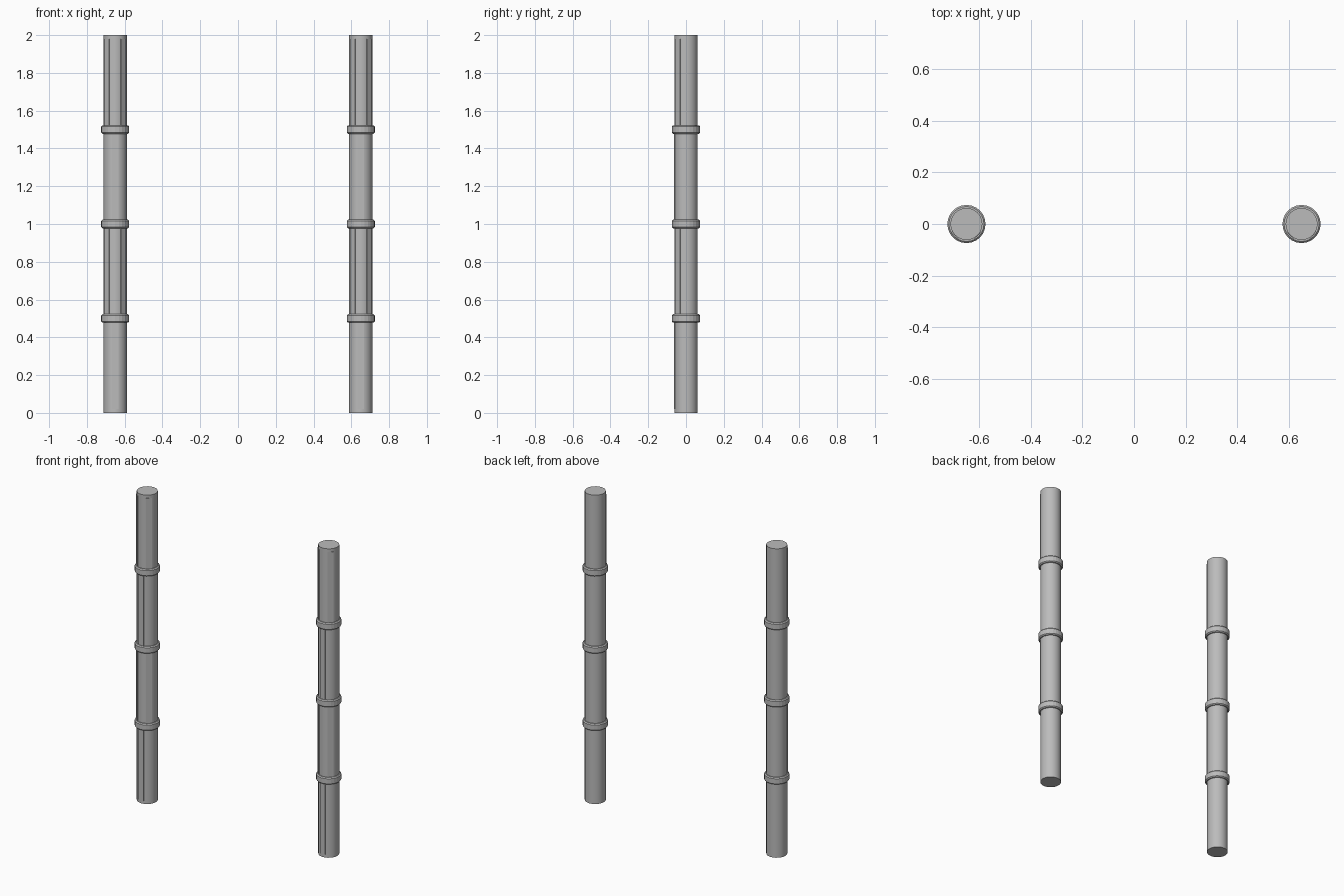
import bpy, math
from mathutils import Matrix, Vector

cube = bpy.data.objects.get("Cube")
if cube:
    bpy.data.objects.remove(cube, do_unlink=True)


def material(name, value):
    m = bpy.data.materials.new(name)
    m.use_nodes = True
    color = (value, value, value, 1)
    m.diffuse_color = color
    m.node_tree.nodes["Principled BSDF"].inputs["Base Color"].default_value = color
    return m


grey = material("stone_grey", 0.5)


def finish(name):
    ob = bpy.context.object
    ob.name = name
    ob.data.materials.append(grey)
    return ob


def cylinder(name, x, z, radius, depth):
    bpy.ops.mesh.primitive_cylinder_add(vertices=24, radius=radius, depth=depth, location=(x, 0, z))
    return finish(name)


def strip(name, x, z, angle, width):
    # Thin upright slat lying against the front of the shaft
    turn = Matrix.Rotation(angle, 4, "Z")
    bpy.ops.mesh.primitive_cube_add(size=1)
    ob = finish(name)
    ob.matrix_world = (Matrix.Translation((x, 0, z)) @ turn
                       @ Matrix.Translation(Vector((0, -0.059, 0)))
                       @ Matrix.Diagonal((width, 0.008, 0.46, 1)))


for side, x in (("left", 0.65), ("right", -0.65)):
    # Shaft
    cylinder(side + "_shaft", x, 1, 0.062, 2)
    bpy.ops.object.shade_smooth_by_angle(angle=math.radians(30))

    # Chamfered rings
    for i in range(1, 4):
        ring = cylinder(f"{side}_ring_{i}", x, i * 0.5, 0.074, 0.045)
        bevel = ring.modifiers.new("chamfer", "BEVEL")
        bevel.width = 0.006
        bevel.segments = 1
        bevel.limit_method = "ANGLE"

    # Slats alternate between one in the middle and a pair at the sides
    for i in range(4):
        z = 0.25 + i * 0.5
        for k, deg in enumerate((-45, 45) if i % 2 else (0,)):
            strip(f"{side}_slat_{i + 1}_{k + 1}", x, z, math.radians(deg), 0.036)
